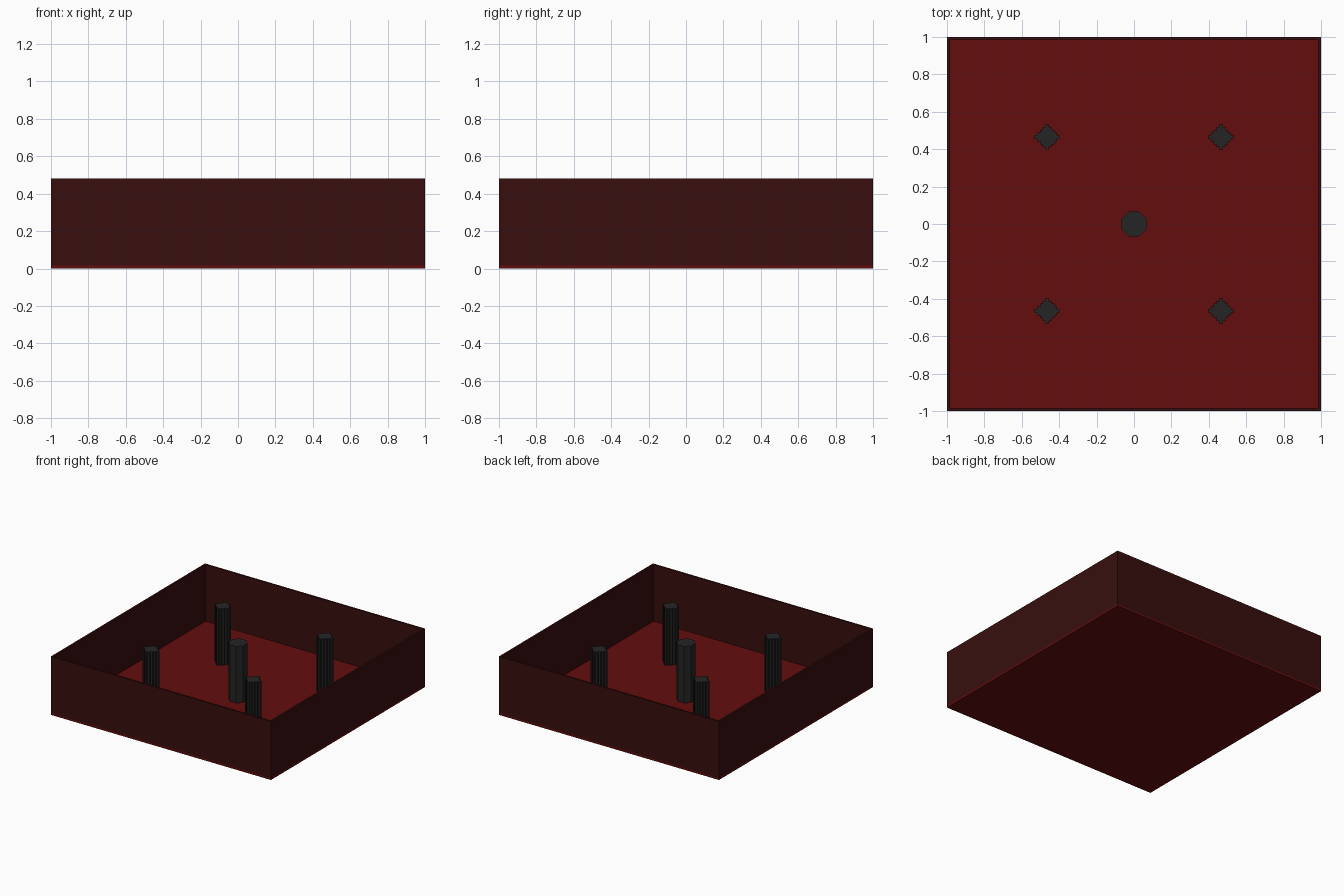
import bpy, bmesh, math

if "Cube" in bpy.data.objects:
    bpy.data.objects.remove(bpy.data.objects["Cube"], do_unlink=True)

U = 2 / 129          # block unit: floor and wall thickness
TOP = 31 * U         # rim height


def material(name, rgb):
    m = bpy.data.materials.new(name)
    m.use_nodes = True
    color = (*rgb, 1)
    m.diffuse_color = color
    bsdf = next(n for n in m.node_tree.nodes if n.type == "BSDF_PRINCIPLED")
    bsdf.inputs["Base Color"].default_value = color
    bsdf.inputs["Roughness"].default_value = 0.8
    return m


floor_red = material("floor red", (0.125, 0.004, 0.004))
wall_maroon = material("wall maroon", (0.04, 0.0045, 0.0045))
column_grey = material("column charcoal", (0.018, 0.018, 0.018))


def prism(name, outline, z0, z1, mat, center=(0, 0)):
    """Extrude a flat outline from z0 up to z1."""
    bm = bmesh.new()
    base = bm.faces.new([bm.verts.new((x, y, z0)) for x, y in outline])
    ext = bmesh.ops.extrude_face_region(bm, geom=[base], use_keep_orig=True)
    verts = [g for g in ext["geom"] if isinstance(g, bmesh.types.BMVert)]
    bmesh.ops.translate(bm, verts=verts, vec=(0, 0, z1 - z0))
    bmesh.ops.recalc_face_normals(bm, faces=bm.faces)
    me = bpy.data.meshes.new(name)
    bm.to_mesh(me)
    bm.free()
    me.materials.append(mat)
    ob = bpy.data.objects.new(name, me)
    ob.location = (*center, 0)
    bpy.context.collection.objects.link(ob)
    return ob


def rect(x0, x1, y0, y1):
    return [(x0, y0), (x1, y0), (x1, y1), (x0, y1)]


# Floor slab
prism("floor", rect(-1, 1, -1, 1), 0, U, floor_red)

# Four thin walls standing on the floor edge
inner = 1 - U
prism("front_wall", rect(-1, 1, -1, -inner), U, TOP, wall_maroon)
prism("back_wall", rect(-1, 1, inner, 1), U, TOP, wall_maroon)
prism("left_wall", rect(inner, 1, -inner, inner), U, TOP, wall_maroon)
prism("right_wall", rect(-1, -inner, -inner, inner), U, TOP, wall_maroon)

# Central eight-sided column, flat sides facing the walls
r = 0.0665 / math.cos(math.pi / 8)
octagon = [(r * math.cos(a), r * math.sin(a))
           for a in (math.pi / 8 + i * math.pi / 4 for i in range(8))]
prism("center_column", octagon, U, TOP, column_grey)

# Stepped diamond outline: one staircase quarter turned four times
quarter = []
for i in range(4):
    quarter += [((4.5 - i) * U, (0.5 + i) * U), ((3.5 - i) * U, (0.5 + i) * U)]
quarter.append((0.5 * U, 4.5 * U))
diamond = []
for k in range(4):
    for x, y in quarter:
        for _ in range(k):
            x, y = -y, x
        diamond.append((x, y))

# Four ridged corner columns
for x, side in ((30 * U, "left"), (-30 * U, "right")):
    for y, end in ((-30 * U, "front"), (30 * U, "back")):
        prism(f"{end}_{side}_column", diamond, U, TOP, column_grey, (x, y))
